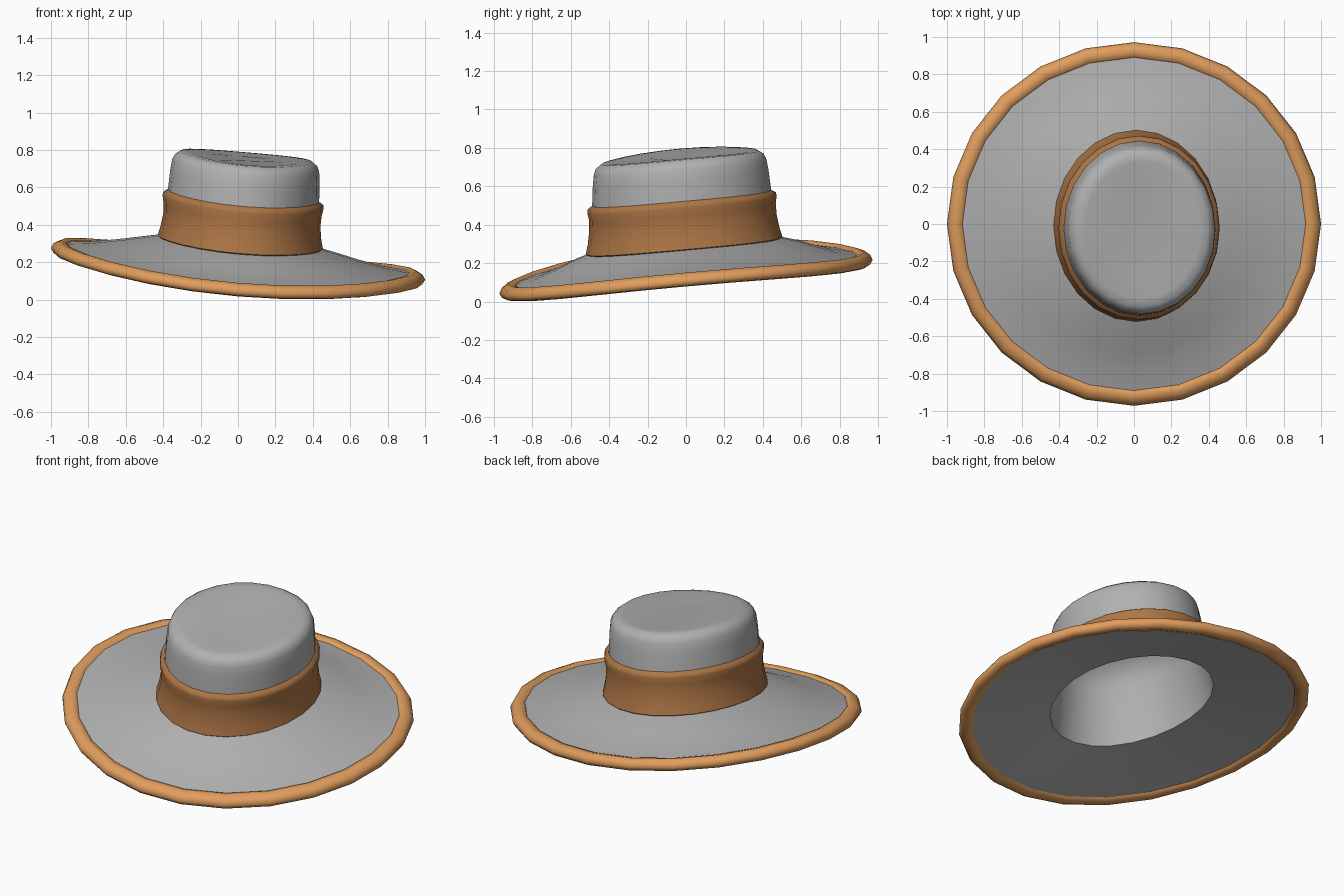
import bpy, bmesh, math

if "Cube" in bpy.data.objects:
    bpy.data.objects.remove(bpy.data.objects["Cube"])

SEG = 24


def material(name, rgb):
    m = bpy.data.materials.new(name)
    m.diffuse_color = (*rgb, 1)
    m.use_nodes = True
    m.node_tree.nodes["Principled BSDF"].inputs["Base Color"].default_value = m.diffuse_color
    return m


felt = material("grey felt", (0.44, 0.44, 0.44))
leather = material("brown band", (0.42, 0.18, 0.06))
piping = material("tan trim", (0.75, 0.34, 0.11))


def ring(bm, rx, ry, h, saddle=0.0, cx=0.0, cy=0.0):
    """Ellipse on the tilted hat plane; saddle lifts the sides and drops front and back."""
    out = []
    for i in range(SEG):
        a = 2 * math.pi * i / SEG
        x, y = cx + rx * math.cos(a), cy + ry * math.sin(a)
        z = h - 0.085 * x + 0.09 * y + saddle * math.cos(2 * a)
        out.append(bm.verts.new((x, y, z)))
    return out


def loft(name, rows, mat, cap=False, closed=False, angle=40, flip=False):
    """Skin a stack of (rx, ry, height, saddle) rings; cx, cy are optional extras."""
    bm = bmesh.new()
    rings = [ring(bm, *r) for r in rows]
    pairs = list(zip(rings, rings[1:]))
    if closed:
        pairs.append((rings[-1], rings[0]))
    for a, b in pairs:
        for i in range(SEG):
            j = (i + 1) % SEG
            bm.faces.new((a[i], a[j], b[j], b[i]))
    if cap:
        bm.faces.new(rings[-1])
    if flip:
        bmesh.ops.reverse_faces(bm, faces=bm.faces[:])
    mesh = bpy.data.meshes.new(name)
    bm.to_mesh(mesh)
    bm.free()
    mesh.materials.append(mat)
    ob = bpy.data.objects.new(name, mesh)
    bpy.context.collection.objects.link(ob)
    bpy.ops.object.select_all(action='DESELECT')
    ob.select_set(True)
    bpy.context.view_layer.objects.active = ob
    bpy.ops.object.shade_smooth_by_angle(angle=math.radians(angle))
    return ob


def leaning(rows):
    """Shift each ring along the leaning axis of the crown."""
    return [(rx, ry, h, 0.008, 0.012 + 0.07 * (h - 0.3), -0.010 - 0.05 * (h - 0.3))
            for rx, ry, h in rows]


# Crown with rounded shoulder and shallow dished top
loft("crown", leaning([
    (0.425, 0.495, 0.300), (0.408, 0.475, 0.42), (0.405, 0.467, 0.54),
    (0.399, 0.457, 0.66), (0.393, 0.449, 0.715), (0.380, 0.437, 0.745),
    (0.352, 0.410, 0.765), (0.310, 0.368, 0.767), (0.20, 0.24, 0.757)]),
    felt, cap=True, angle=60)

# Hat band, waisted with a flared top lip
loft("hat_band", leaning([
    (0.430, 0.500, 0.292), (0.442, 0.512, 0.302), (0.430, 0.499, 0.35),
    (0.420, 0.488, 0.42), (0.423, 0.486, 0.48), (0.431, 0.493, 0.520),
    (0.427, 0.489, 0.538), (0.405, 0.467, 0.552)]), leather, angle=60)

# Brim top, sweeping down and out from the crown (listed outside in so it faces up)
loft("brim", [
    (0.925, 0.900, 0.188, 0.030), (0.80, 0.79, 0.207, 0.024),
    (0.67, 0.685, 0.238, 0.016), (0.54, 0.59, 0.272, 0.011, 0.008, -0.006),
    (0.425, 0.495, 0.300, 0.008, 0.012, -0.010)], felt)

# Flatter brim underside around the head opening
OPENING = (0.430, 0.500, 0.222, 0.008, 0.010, -0.008)
loft("brim_underside", [
    (0.925, 0.900, 0.146, 0.030), (0.67, 0.69, 0.184, 0.018), OPENING],
    felt, flip=True)

# Hollow lining of the crown
loft("lining", [OPENING] + leaning([(0.385, 0.445, 0.56), (0.33, 0.39, 0.70),
                                    (0.18, 0.22, 0.725)]),
     felt, cap=True, angle=90, flip=True)

# Rolled trim around the brim edge
tube = []
for k in range(8):
    t = 2 * math.pi * k / 8
    dr = 0.046 * math.cos(t)
    tube.append((0.954 + dr, 0.926 + dr, 0.166 + 0.036 * math.sin(t) - 0.12 * dr, 0.030))
loft("brim_trim", tube, piping, closed=True, angle=60)
